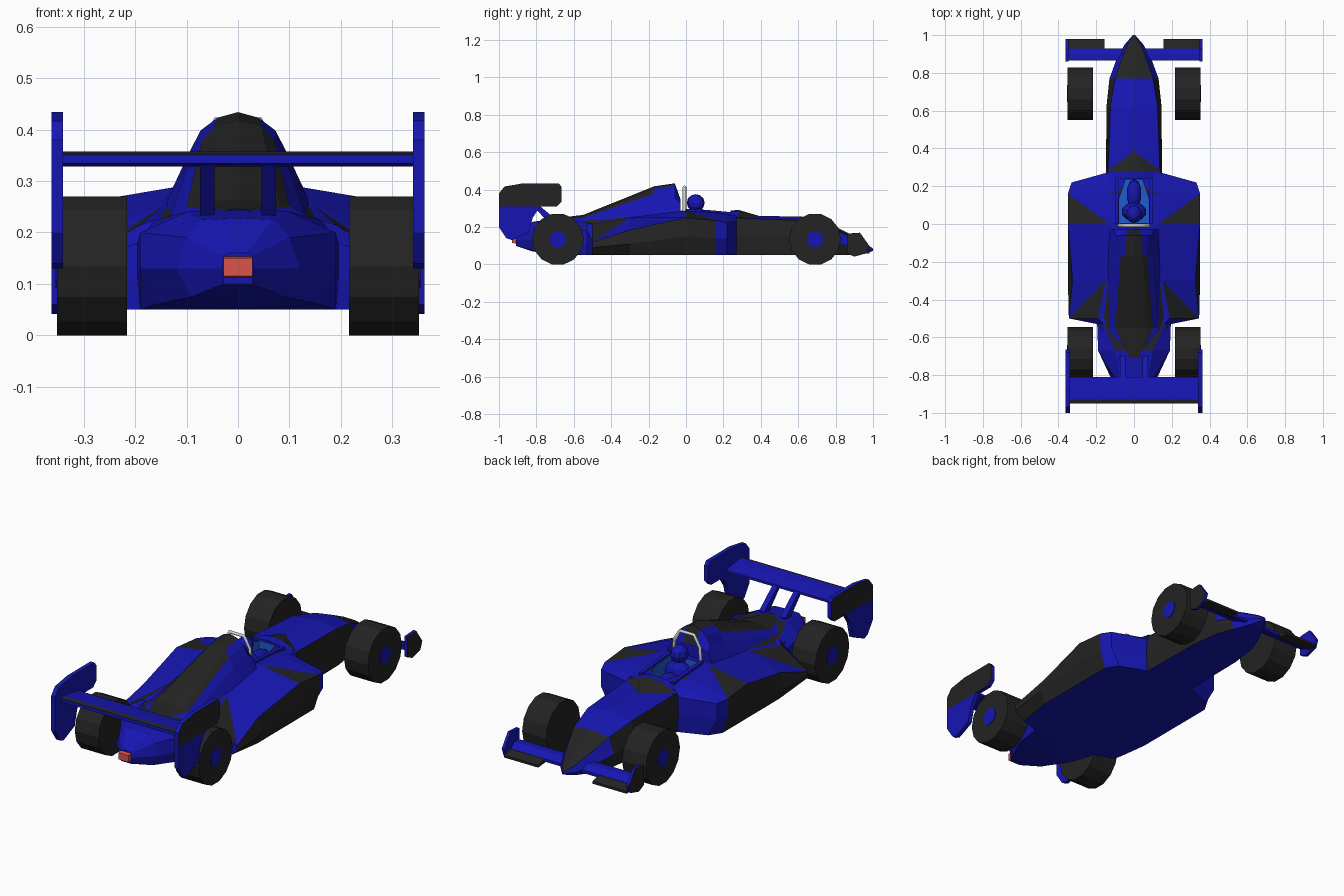
import bpy, bmesh, math
from mathutils import Matrix

if "Cube" in bpy.data.objects:
    bpy.data.objects.remove(bpy.data.objects["Cube"])

def material(name, r, g, b):
    m = bpy.data.materials.new(name)
    m.diffuse_color = (r, g, b, 1)
    m.use_nodes = True
    m.node_tree.nodes["Principled BSDF"].inputs["Base Color"].default_value = m.diffuse_color
    return m

MATS = [material("blue", .008, .008, .45), material("black", .017, .017, .017),
        material("cockpit_blue", .015, .1, .6), material("light_red", .7, .09, .07)]
BLUE, BLACK, LINING, RED = range(4)

def make(name, bm, mirror=True):
    bmesh.ops.recalc_face_normals(bm, faces=bm.faces)
    me = bpy.data.meshes.new(name)
    bm.to_mesh(me)
    bm.free()
    for m in MATS:
        me.materials.append(m)
    ob = bpy.data.objects.new(name, me)
    bpy.context.collection.objects.link(ob)
    if mirror:
        ob.modifiers.new("mirror", 'MIRROR')
    return ob

def face(bm, verts, mat):
    bm.faces.new(verts).material_index = mat

def loft(name, stations, colours):
    """Half hull: stations are (y, [(x, z) from bottom centre to top centre]).
    One colour string per bay: 0 blue, 1 black, u / v split diagonally."""
    bm = bmesh.new()
    rings = [[bm.verts.new((x, y, z)) for x, z in pts] for y, pts in stations]
    for a, b, row in zip(rings, rings[1:], colours):
        for i, c in enumerate(row):
            q = [a[i], a[i + 1], b[i + 1], b[i]]
            if c == 'u':
                face(bm, q[:3], BLUE)
                face(bm, [q[0], q[2], q[3]], BLACK)
            elif c == 'v':
                face(bm, q[1:], BLACK)
                face(bm, [q[0], q[1], q[3]], BLUE)
            else:
                face(bm, q, int(c))
    for r in (rings[0], rings[-1]):
        face(bm, r, BLUE)
    return make(name, bm)

def prism(name, pts, lo, hi, cap=BLUE, side=BLUE, black_sides=(), mirror=True):
    """Profile in (y, z) extruded along x; cap is the outer face's colour."""
    bm = bmesh.new()
    a = [bm.verts.new((lo, y, z)) for y, z in pts]
    b = [bm.verts.new((hi, y, z)) for y, z in pts]
    face(bm, a, side)
    face(bm, b, cap)
    for i in range(len(pts)):
        j = (i + 1) % len(pts)
        face(bm, [a[i], a[j], b[j], b[i]], BLACK if i in black_sides else side)
    return make(name, bm, mirror)

def circle(y, z, r, n=14):
    return [(y + r * math.sin(2 * math.pi * (i + .5) / n),
             z + r * math.cos(2 * math.pi * (i + .5) / n)) for i in range(n)]

# wheels with hubs
for end, y in (("front", .69), ("rear", -.685)):
    prism(end + "_tyres", circle(y, .135, .1385), .216, .352, BLACK, BLACK)
    prism(end + "_hubs", circle(y, .135, .045, 10), .34, .355)

# main body: sidepods and tail
body = loft("main_body", [
    (.27, [(0, .05), (.145, .05), (.15, .15), (.15, .23), (.13, .262), (0, .268)]),
    (.22, [(0, .05), (.28, .05), (.33, .14), (.33, .225), (.14, .265), (0, .28)]),
    (.16, [(0, .05), (.32, .05), (.35, .14), (.35, .235), (.14, .275), (0, .285)]),
    (0, [(0, .05), (.32, .05), (.35, .15), (.35, .25), (.13, .287), (0, .29)]),
    (-.3, [(0, .05), (.32, .05), (.35, .11), (.325, .185), (.15, .25), (0, .26)]),
    (-.5, [(0, .05), (.29, .05), (.345, .09), (.345, .12), (.19, .215), (0, .24)]),
    (-.53, [(0, .05), (.19, .05), (.195, .11), (.195, .18), (.16, .225), (0, .245)]),
    (-.67, [(0, .05), (.16, .06), (.19, .13), (.19, .2), (.1, .24), (0, .25)]),
    (-.82, [(0, .07), (.09, .075), (.12, .13), (.1, .19), (.07, .225), (0, .228)]),
    (-.91, [(0, .1), (.028, .1), (.03, .13), (.028, .155), (.015, .16), (0, .16)]),
], ["00000", "0000v", "0110u" [:3] + "u0", "01100", "011v0", "00000", "00001", "00000", "00000"])

# cockpit opening, cut with a tapered prism
bm = bmesh.new()
outline = [(.08, .005), (.08, .13), (.045, .235), (-.045, .235), (-.08, .13), (-.08, .005)]
lo = [bm.verts.new((x, y, .17)) for x, y in outline]
hi = [bm.verts.new((x, y, .4)) for x, y in outline]
face(bm, lo, LINING)
face(bm, hi, LINING)
for i in range(6):
    j = (i + 1) % 6
    face(bm, [lo[i], lo[j], hi[j], hi[i]], LINING)
cutter = make("cockpit_cutter", bm, False)
cutter.hide_render = True
cut = body.modifiers.new("cockpit", 'BOOLEAN')
cut.operation, cut.solver, cut.object = 'DIFFERENCE', 'EXACT', cutter
bpy.context.view_layer.objects.active = body
for m in ("mirror", "cockpit"):
    bpy.ops.object.modifier_apply(modifier=m)
bpy.data.objects.remove(cutter)

# nose
loft("nose", [
    (1.0, [(0, .072), (.004, .072), (.006, .078), (.004, .084), (0, .085)]),
    (.95, [(0, .058), (.035, .058), (.05, .08), (.035, .11), (0, .12)]),
    (.86, [(0, .05), (.08, .05), (.097, .1), (.07, .155), (0, .172)]),
    (.77, [(0, .05), (.115, .05), (.13, .12), (.1, .2), (0, .216)]),
    (.62, [(0, .05), (.135, .05), (.146, .15), (.125, .235), (0, .256)]),
    (.25, [(0, .05), (.14, .05), (.148, .15), (.138, .25), (0, .262)]),
], ["0001", "0001", "0101", "0110", "0110"])

# raised rim ahead of the cockpit, plus rails along its sides
loft("cockpit_rim", [
    (.39, [(0, .24), (.01, .25), (.005, .26), (0, .26)]),
    (.28, [(0, .24), (.14, .25), (.06, .283), (0, .292)]),
    (.238, [(0, .24), (.14, .25), (.06, .283), (0, .288)]),
], ["011", "000"])
prism("cockpit_rails", [(0, .26), (0, .298), (.13, .29), (.24, .28), (.24, .26)], .081, .1)

# engine cover
loft("engine_cover", [
    (-.03, [(0, .25), (.13, .28), (.105, .33), (.07, .345), (.035, .35), (0, .35)]),
    (-.06, [(0, .25), (.13, .28), (.095, .355), (.073, .398), (.04, .423), (0, .434)]),
    (-.17, [(0, .24), (.14, .26), (.095, .335), (.07, .378), (.045, .407), (0, .418)]),
    (-.55, [(0, .18), (.18, .2), (.13, .235), (.1, .25), (.08, .257), (0, .265)]),
    (-.71, [(0, .18), (.07, .22), (.05, .235), (.03, .24), (.02, .244), (0, .246)]),
], ["00001", "00001", "0u011", "00011"])

# roll hoop
cu = bpy.data.curves.new("roll_hoop", 'CURVE')
cu.dimensions = '3D'
cu.bevel_depth, cu.bevel_resolution = .01, 0
path = [(-.08, .26), (-.072, .36), (-.04, .415), (.04, .415), (.072, .36), (.08, .26)]
sp = cu.splines.new('POLY')
sp.points.add(len(path) - 1)
for p, (x, z) in zip(sp.points, path):
    p.co = (x, -.008, z, 1)
bpy.context.collection.objects.link(bpy.data.objects.new("roll_hoop", cu))

# driver
for name, loc, size in (("helmet", (0, .052, .33), (.042, .048, .046)),
                        ("driver_torso", (0, .065, .24), (.068, .05, .065)),
                        ("driver_legs", (0, .16, .225), (.04, .08, .04))):
    bm = bmesh.new()
    bmesh.ops.create_uvsphere(bm, u_segments=10, v_segments=6, radius=1)
    bm.transform(Matrix.LocRotScale(loc, None, size))
    make(name, bm, False)

# rear wing, end plates and struts
prism("rear_wing", [(-.95, .334), (-.95, .352), (-.93, .357), (-.88, .352), (-.81, .34), (-.81, .328)],
      -.345, .345, mirror=False, black_sides=(1,))
prism("rear_end_plate_top", [(-1, .31), (-1, .38), (-.97, .417), (-.87, .434), (-.68, .434), (-.665, .415),
                             (-.665, .335), (-.69, .31)], .34, .362, BLACK)
prism("rear_end_plate_bottom", [(-1, .31), (-.78, .31), (-.82, .25), (-.84, .17), (-.93, .13), (-.96, .14),
                                (-1, .2)], .34, .362)
prism("wing_struts", [(-.84, .336), (-.81, .336), (-.7, .245), (-.71, .23), (-.74, .23)], .046, .074)

# tail light
prism("tail_light", [(-.93, .115), (-.93, .15), (-.89, .157), (-.89, .11)], -.028, .028, RED, RED, mirror=False)

# front wing, flaps and end plates
prism("front_wing", [(.865, .09), (.865, .11), (.9, .108), (.93, .085), (.93, .07)], .03, .35)
prism("front_flaps", [(.925, .062), (.925, .085), (.98, .07), (.98, .058)], .155, .348, BLACK, BLACK)
prism("front_end_plates", [(.86, .06), (.86, .165), (.93, .17), (.98, .1), (.965, .06), (.9, .042)],
      .346, .362, BLACK)
